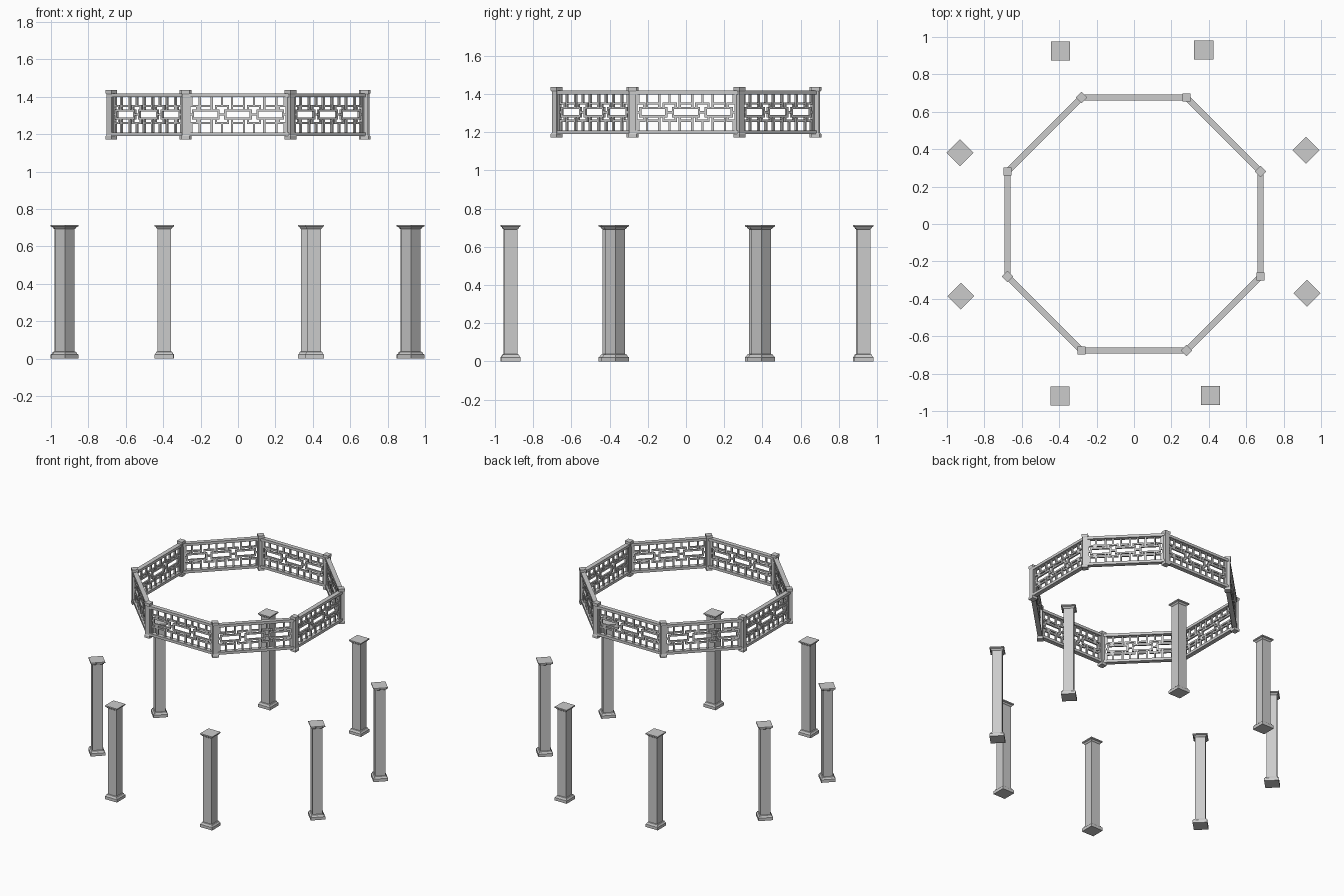
import bpy, bmesh, math
from mathutils import Matrix, Vector

if "Cube" in bpy.data.objects:
    bpy.data.objects.remove(bpy.data.objects["Cube"])


def finish(name, bm, matrix):
    bmesh.ops.recalc_face_normals(bm, faces=bm.faces)
    me = bpy.data.meshes.new(name)
    bm.to_mesh(me)
    bm.free()
    ob = bpy.data.objects.new(name, me)
    bpy.context.collection.objects.link(ob)
    ob.matrix_world = matrix
    return ob


def square_loft(name, profile, x, y, angle):
    """Stack square rings given as (half width, height)."""
    bm = bmesh.new()
    rings = [[bm.verts.new((sx * h, sy * h, z))
              for sx, sy in ((-1, -1), (1, -1), (1, 1), (-1, 1))] for h, z in profile]
    for a, b in zip(rings, rings[1:]):
        for i in range(4):
            j = (i + 1) % 4
            bm.faces.new((a[i], a[j], b[j], b[i]))
    bm.faces.new(rings[0][::-1])
    bm.faces.new(rings[-1])
    return finish(name, bm, Matrix.Translation((x, y, 0)) @ Matrix.Rotation(angle, 4, 'Z'))


def bar(bm, x0, x1, z0, z1, depth):
    m = Matrix.Translation(((x0 + x1) / 2, 0, (z0 + z1) / 2)) @ Matrix.Diagonal((x1 - x0, depth, z1 - z0, 1))
    bmesh.ops.create_cube(bm, size=1, matrix=m)


# Columns: moulded base, square shaft, flared capital
column = [(.051, 0), (.051, .022), (.046, .026), (.042, .036), (.036, .038),
          (.036, .692), (.041, .696), (.044, .703), (.051, .707), (.051, .715)]
columns = [(-.395, -.92, 0), (.408, -.917, 0), (.925, -.37, 45), (.92, .395, 45),
           (.373, .93, 0), (-.393, .925, 0), (-.93, .38, 45), (-.925, -.385, 45)]
for i, (x, y, a) in enumerate(columns):
    square_loft(f"column_{i + 1}", column, x, y, math.radians(a))

# Frieze posts at the octagon corners, alternately turned by 45 degrees
post = [(.022, 1.171), (.022, 1.19), (.018, 1.196), (.018, 1.412), (.022, 1.418), (.022, 1.437)]
R = .677 / math.cos(math.pi / 8)
corners = [Vector((R * math.cos(math.radians(a)), R * math.sin(math.radians(a)), 0))
           for a in [247.5 + 45 * k for k in range(8)]]
for i, c in enumerate(corners):
    square_loft(f"frieze_post_{i + 1}", post, c.x, c.y, math.radians(45 * (i % 2)))

# Frieze panels: two rails and a stepped lattice
T = .012
MID, TOP, BOT = 1.305, 1.405, 1.205


def lattice(bm):
    def hor(x0, x1, dz):
        for s in (-1, 1):
            z = MID + s * dz
            bar(bm, x0 - T / 2, x1 + T / 2, z - T / 2, z + T / 2, T)

    def ver(x, d0, d1):
        for s in (-1, 1):
            z = sorted((MID + s * d0, MID + s * d1))
            bar(bm, x - T / 2, x + T / 2, z[0] - T / 2, z[1] + T / 2, T)

    edge = TOP - MID
    for cx in (-.172, 0, .172):
        hor(cx - .068, cx + .068, .022)
        hor(cx - .032, cx + .032, .045)
        for s in (-1, 1):
            ver(cx + s * .068, 0, .022)
            ver(cx + s * .032, .022, edge)
    # links between the three motifs
    for s in (-1, 1):
        for x in (s * .086, s * .25):
            ver(x, .045, edge)
        a, b = sorted((s * .054, s * .118))
        hor(a, b, .045)
        for x in (a, b):
            ver(x, .022, .045)
        a, b = sorted((s * .218, s * .265))
        hor(a, b, .045)
        ver(s * .218, .022, .045)
        for x0, x1 in ((.068, .104), (.24, .265)):
            a, b = sorted((s * x0, s * x1))
            bar(bm, a, b, MID - T / 2, MID + T / 2, T)


for i, c in enumerate(corners):
    n = corners[(i + 1) % 8]
    d = n - c
    place = Matrix.Translation((c + n) / 2) @ Matrix.Rotation(math.atan2(d.y, d.x), 4, 'Z')
    half = d.length / 2
    bm = bmesh.new()
    bar(bm, -half, half, 1.398, 1.418, .033)
    bar(bm, -half, half, 1.19, 1.21, .033)
    for s in (-1, 1):
        x = s * (half - .02)
        bar(bm, x - .007, x + .007, 1.2, 1.41, .02)
    finish(f"frieze_rails_{i + 1}", bm, place)
    bm = bmesh.new()
    lattice(bm)
    finish(f"frieze_lattice_{i + 1}", bm, place)
